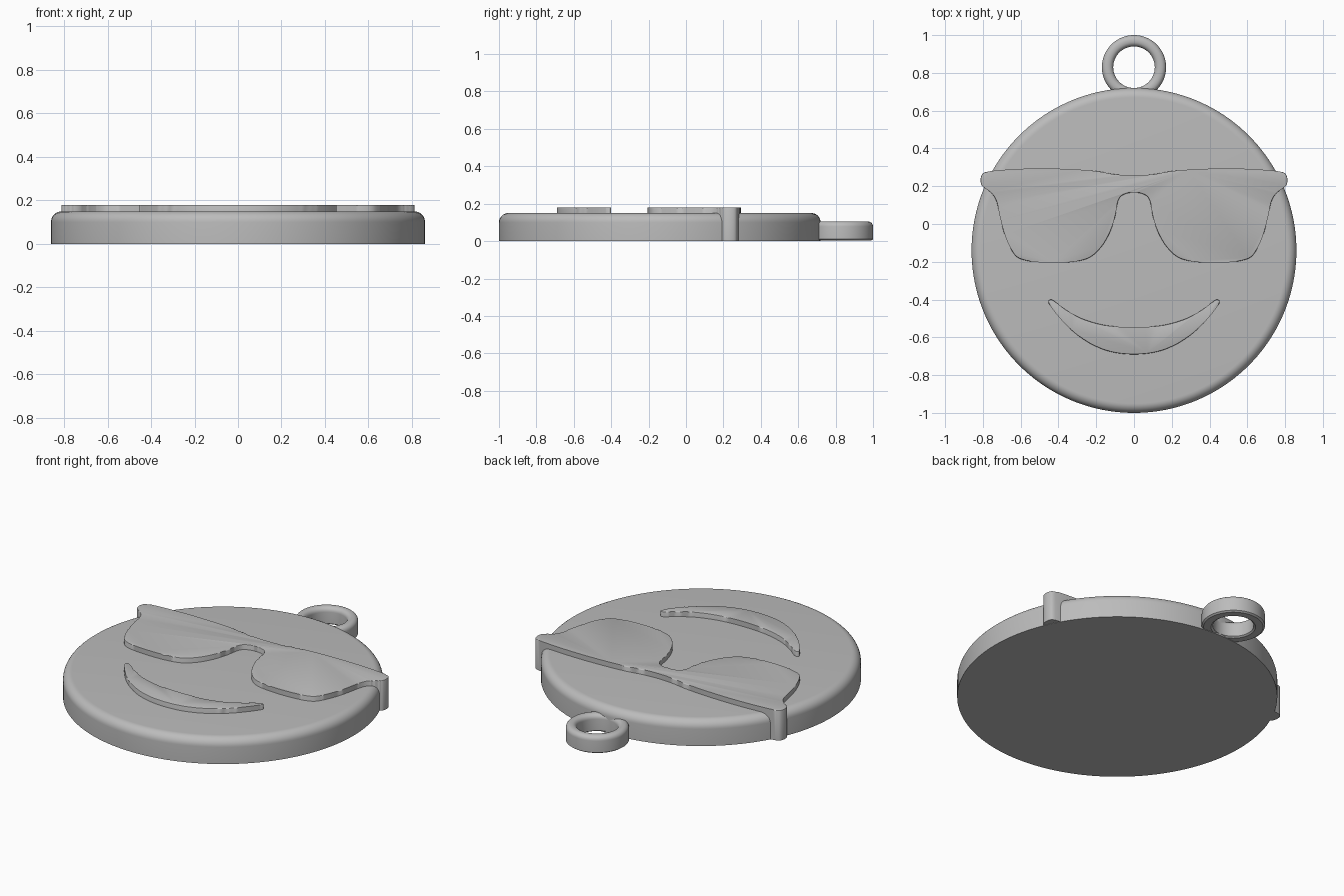
import bpy, bmesh, math
from mathutils import Vector

if "Cube" in bpy.data.objects:
    bpy.data.objects.remove(bpy.data.objects["Cube"], do_unlink=True)

GREY = (0.5, 0.5, 0.5, 1)
grey = bpy.data.materials.new("plain grey")
grey.use_nodes = True
grey.diffuse_color = GREY
grey.node_tree.nodes["Principled BSDF"].inputs["Base Color"].default_value = GREY


def finish(bm, name):
    bmesh.ops.recalc_face_normals(bm, faces=bm.faces)
    mesh = bpy.data.meshes.new(name)
    bm.to_mesh(mesh)
    bm.free()
    mesh.materials.append(grey)
    obj = bpy.data.objects.new(name, mesh)
    bpy.context.collection.objects.link(obj)
    bpy.ops.object.select_all(action='DESELECT')
    obj.select_set(True)
    bpy.context.view_layer.objects.active = obj
    bpy.ops.object.shade_smooth_by_angle(angle=math.radians(35))
    return obj


def circle(radius, cy, sides):
    steps = [math.tau * i / sides for i in range(sides)]
    return [Vector((radius * math.cos(a), cy + radius * math.sin(a))) for a in steps]


def smooth_loop(half, steps=5):
    """Mirror a half outline across x = 0 and pass a smooth closed curve through it."""
    pts = [Vector(p) for p in half]
    pts += [Vector((-p.x, p.y)) for p in reversed(pts[1:-1])]
    out, n = [], len(pts)
    for i in range(n):
        a, b, c, d = (pts[(i + k) % n] for k in (-1, 0, 1, 2))
        # Tangents scaled by local spacing keep tight corners clean
        length = (c - b).length
        m1 = (c - a) / ((b - a).length + length) * length
        m2 = (d - b) / ((d - c).length + length) * length
        for k in range(steps):
            t = k / steps
            out.append(b * (2*t**3 - 3*t**2 + 1) + m1 * (t**3 - 2*t**2 + t)
                       + c * (3*t**2 - 2*t**3) + m2 * (t**3 - t**2))
    return out


def plate(name, outline, bottom, top, round_size, segments):
    """Extrude an outline upward and round its top rim."""
    bm = bmesh.new()
    base = bm.faces.new([bm.verts.new((p.x, p.y, bottom)) for p in outline])
    ext = bmesh.ops.extrude_face_region(bm, geom=[base], use_keep_orig=True)["geom"]
    for v in (g for g in ext if isinstance(g, bmesh.types.BMVert)):
        v.co.z = top
    rim = [e for e in bm.edges if all(v.co.z == v.co.z and abs(v.co.z - top) < 1e-5 for v in e.verts)]
    bmesh.ops.bevel(bm, geom=rim, offset=round_size, segments=segments,
                    profile=0.5, affect='EDGES', clamp_overlap=False)
    return finish(bm, name)


def hanging_ring(cy, inner, outer, top, sides=64):
    """Revolve a bar section with a rounded top and chamfered base."""
    r, c = 0.027, 0.01
    section = [(inner, c), (inner + c, 0.003), (outer - c, 0.003), (outer, c)]
    for centre, start in ((outer - r, 0), (inner + r, 90)):
        for k in range(7):
            a = math.radians(start + 15 * k)
            section.append((centre + r * math.cos(a), top - r + r * math.sin(a)))
    bm = bmesh.new()
    rings = []
    for i in range(sides):
        a = math.tau * i / sides
        rings.append([bm.verts.new((q * math.cos(a), cy + q * math.sin(a), z)) for q, z in section])
    n = len(section)
    for i in range(sides):
        p, q = rings[i], rings[(i + 1) % sides]
        for j in range(n):
            k = (j + 1) % n
            bm.faces.new((p[j], q[j], q[k], p[k]))
    return finish(bm, "hanging_ring")


# Round face
plate("face_disc", circle(0.86, -0.14, 160), 0, 0.15, 0.05, 8)

# Loop at the top
hanging_ring(0.83, 0.11, 0.17, 0.105)

# Sunglasses, whose temple tips wrap down the side of the disc
glasses_half = [
    (0, .257), (.1, .263), (.2, .28), (.35, .291), (.53, .294), (.7, .286),
    (.78, .276), (.803, .265), (.812, .238), (.808, .207), (.795, .193),
    (.765, .172), (.74, .145), (.725, .11), (.71, .04), (.69, -.04),
    (.66, -.115), (.63, -.165), (.6, -.185), (.54, -.199), (.43, -.206),
    (.32, -.2), (.24, -.18), (.18, -.13), (.13, -.05), (.1, .04),
    (.086, .115), (.07, .146), (.035, .163), (0, .166)]
plate("sunglasses", smooth_loop(glasses_half), 0.001, 0.18, 0.005, 2)

# Smiling mouth
mouth_half = [
    (0, -.69), (.12, -.677), (.23, -.634), (.33, -.563), (.4, -.49),
    (.445, -.43), (.454, -.41), (.442, -.4), (.425, -.406), (.36, -.455),
    (.27, -.503), (.15, -.536), (0, -.547)]
plate("mouth", smooth_loop(mouth_half), 0.1, 0.18, 0.005, 2)
